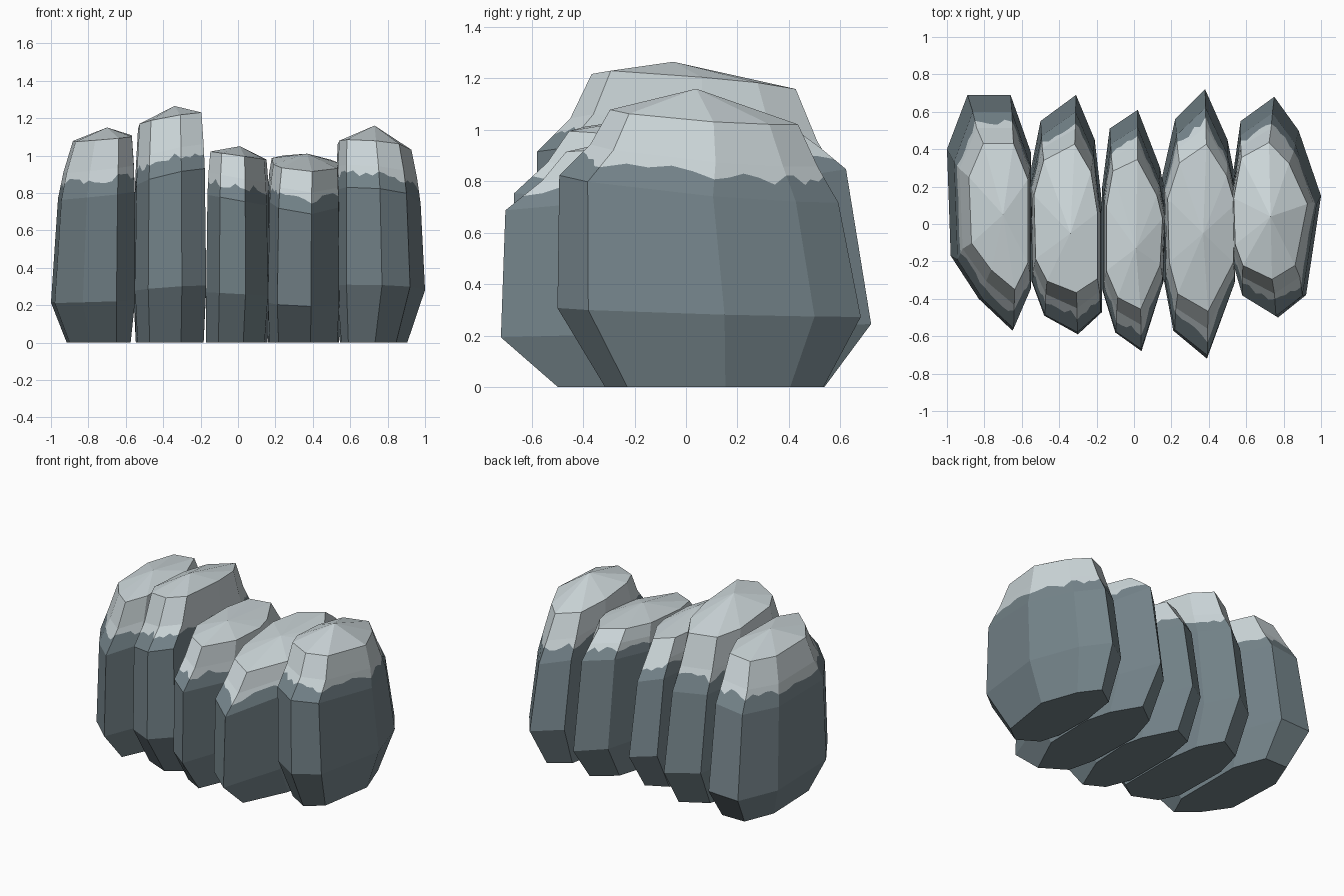
import bpy, bmesh, random
from mathutils import Vector

random.seed(4)
if "Cube" in bpy.data.objects:
    bpy.data.objects.remove(bpy.data.objects["Cube"])


def make_material(name, rgb):
    mat = bpy.data.materials.new(name)
    mat.use_nodes = True
    mat.diffuse_color = (*rgb, 1)
    mat.node_tree.nodes["Principled BSDF"].inputs["Base Color"].default_value = (*rgb, 1)
    return mat


ROCK = make_material("slate_rock", (0.18, 0.235, 0.26))
SNOW = make_material("pale_cap", (0.61, 0.68, 0.70))
STEPS = 5  # jagged segments along each side of the cap edge


def make_slab(name, outline, heights, peak, tilt, foot, top):
    """Upright faceted slab: stacked outline rings closed by a peak.
    foot and top each give a sideways shift and a width scale."""
    belly, shoulder, brow, crown = heights
    xs, ys = zip(*outline)
    cx, cy = (min(xs) + max(xs)) / 2, (min(ys) + max(ys)) / 2
    n = len(outline)
    bm = bmesh.new()

    def ring(z, sx, sy, shift_x=0.0, shift_y=0.0, slope=0.0):
        verts = []
        for x, y in outline:
            dx, dy = (x - cx) * sx, (y - cy) * sy
            dz = slope * (tilt[0] * dx + tilt[1] * dy)
            verts.append(bm.verts.new((cx + dx + shift_x, cy + dy + shift_y, z + dz)))
        return verts

    def band(low, high, material):
        for i in range(n):
            j = (i + 1) % n
            bm.faces.new((low[i], low[j], high[j], high[i])).material_index = material

    def narrowed(amount):
        return 1 - (1 - top[1]) * amount

    base = ring(0, foot[1], 0.72, foot[0], 0.02)
    middle = ring(belly, 1, 1, slope=0.3)
    upper = ring(shoulder, narrowed(0.3), 0.92, top[0] * 0.35, -0.04, 1)
    brow_ring = ring(brow, narrowed(0.55), 0.75, top[0] * 0.6, -0.02, 1)
    crown_ring = ring(crown, top[1], 0.62, top[0], -0.02, 0.8)
    bm.faces.new(base[::-1])
    band(base, middle, 0)
    band(middle, upper, 0)

    # Jagged cap edge lying on the band between shoulder and brow
    edge = []
    for i in range(n):
        j = (i + 1) % n
        for s in range(STEPS):
            low = upper[i].co.lerp(upper[j].co, s / STEPS)
            high = brow_ring[i].co.lerp(brow_ring[j].co, s / STEPS)
            edge.append(bm.verts.new(low.lerp(high, random.uniform(0.45, 0.8))))
    for i in range(n):
        j = (i + 1) % n
        row = [edge[(i * STEPS + s) % len(edge)] for s in range(STEPS + 1)]
        bm.faces.new([upper[i], upper[j]] + row[::-1])
        bm.faces.new(row + [brow_ring[j], brow_ring[i]]).material_index = 1

    band(brow_ring, crown_ring, 1)
    tip = bm.verts.new(Vector(peak))
    for i in range(n):
        bm.faces.new((crown_ring[i], crown_ring[(i + 1) % n], tip)).material_index = 1
    bmesh.ops.recalc_face_normals(bm, faces=bm.faces)

    mesh = bpy.data.meshes.new(name)
    bm.to_mesh(mesh)
    bm.free()
    mesh.materials.append(ROCK)
    mesh.materials.append(SNOW)
    bpy.context.collection.objects.link(bpy.data.objects.new(name, mesh))


# Five slabs side by side, from the model's right to its left
make_slab("far_right_slab",
          [(-1, .4), (-.98, -.17), (-.83, -.4), (-.65, -.57), (-.55, -.34),
           (-.55, .38), (-.66, .69), (-.89, .69)],
          (.22, .79, .93, 1.09), (-.7, .05, 1.15), (.12, .02),
          foot=(.03, .76), top=(.05, .7))
make_slab("tall_slab",
          [(-.56, .25), (-.55, -.3), (-.48, -.49), (-.3, -.59), (-.17, -.47),
           (-.17, .1), (-.21, .45), (-.31, .69), (-.5, .55)],
          (.28, .85, .99, 1.18), (-.34, -.05, 1.265), (.2, -.09),
          foot=(0, .93), top=(0, .87))
make_slab("middle_slab",
          [(-.17, .2), (-.17, -.35), (-.1, -.58), (.04, -.68), (.16, -.3),
           (.175, .1), (.14, .3), (.02, .61), (-.13, .51)],
          (.26, .76, .88, 1.0), (.01, -.13, 1.05), (-.18, 0),
          foot=(-.01, .95), top=(0, .87))
make_slab("low_slab",
          [(.15, .25), (.16, -.3), (.21, -.57), (.39, -.72), (.54, -.3),
           (.55, .2), (.5, .45), (.38, .72), (.22, .56)],
          (.22, .77, .87, .96), (.37, -.05, 1.01), (-.08, .12),
          foot=(0, .95), top=(.01, .9))
make_slab("far_left_slab",
          [(.52, .2), (.53, -.2), (.58, -.38), (.77, -.5), (.92, -.38),
           (1, .15), (.88, .5), (.75, .68), (.57, .55)],
          (.29, .77, .9, 1.05), (.73, .04, 1.16), (-.1, -.1),
          foot=(-.035, .75), top=(-.03, .82))
